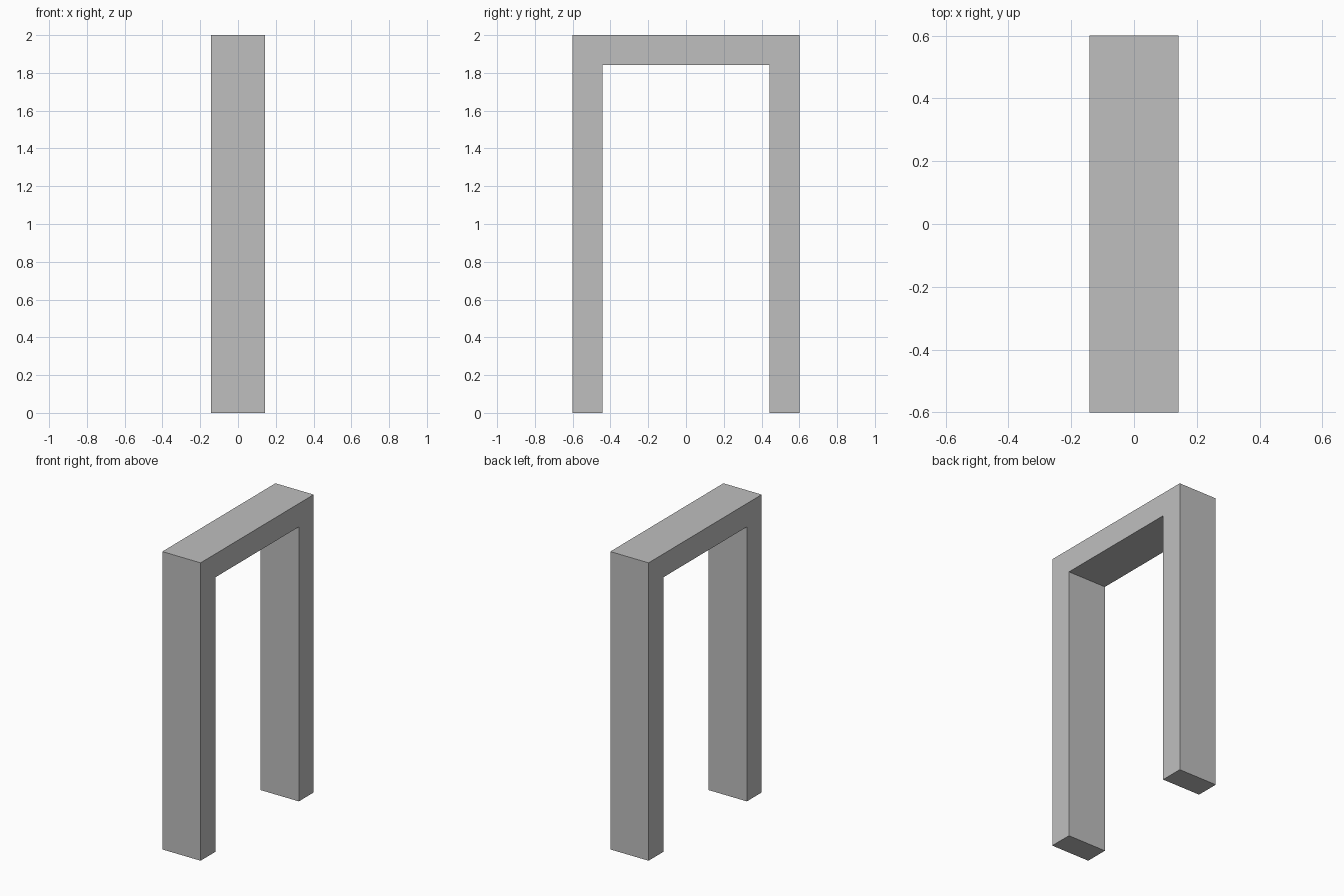
import bpy
import bmesh

cube = bpy.data.objects.get("Cube")
if cube:
    bpy.data.objects.remove(cube, do_unlink=True)

HALF_WIDTH, HALF_SPAN, HEIGHT, THICK = 0.142, 0.6, 2.0, 0.157

# Plain grey finish
grey = bpy.data.materials.new("plain_grey")
grey.use_nodes = True
colour = (0.52, 0.52, 0.52, 1)
grey.diffuse_color = colour
grey.node_tree.nodes["Principled BSDF"].inputs["Base Color"].default_value = colour

# Doorway outline in the y-z plane, extruded across the width
inner, soffit = HALF_SPAN - THICK, HEIGHT - THICK
half = [(HALF_SPAN, HEIGHT), (HALF_SPAN, 0), (inner, 0), (inner, soffit)]
outline = half + [(-y, z) for y, z in reversed(half)]

bm = bmesh.new()
face = bm.faces.new([bm.verts.new((-HALF_WIDTH, y, z)) for y, z in outline])
side = bmesh.ops.extrude_face_region(bm, geom=[face])
verts = [g for g in side["geom"] if isinstance(g, bmesh.types.BMVert)]
bmesh.ops.translate(bm, verts=verts, vec=(2 * HALF_WIDTH, 0, 0))
bmesh.ops.recalc_face_normals(bm, faces=bm.faces)

mesh = bpy.data.meshes.new("door_frame")
bm.to_mesh(mesh)
bm.free()
mesh.materials.append(grey)
bpy.context.collection.objects.link(bpy.data.objects.new("door_frame", mesh))
